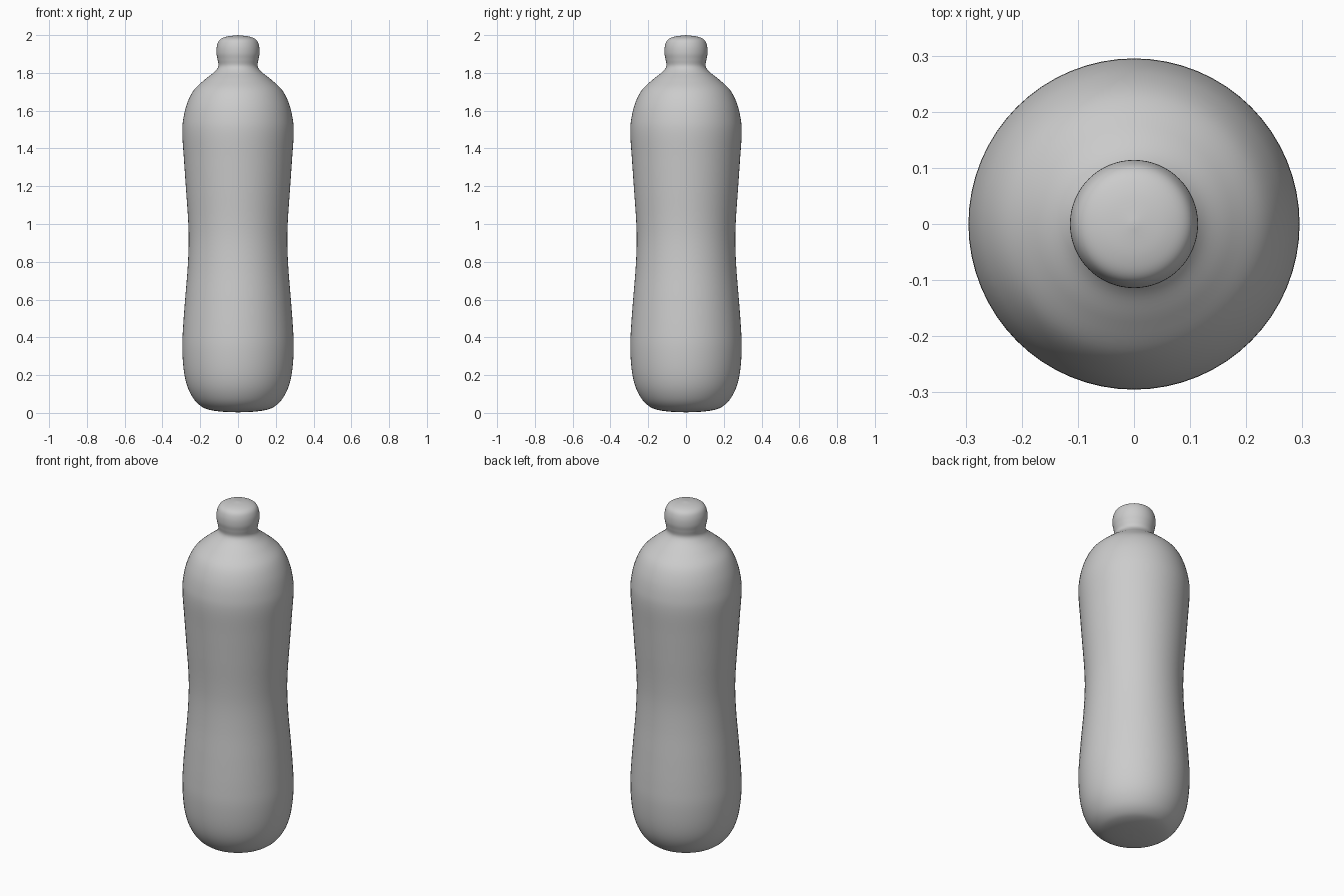
import bpy, bmesh, math
from mathutils import Vector

if "Cube" in bpy.data.objects:
    bpy.data.objects.remove(bpy.data.objects["Cube"])


def smooth_profile(pts, steps=6):
    """Catmull-Rom curve through (radius, height) points."""
    p = [Vector(q) for q in pts]
    p = [2 * p[0] - p[1]] + p + [2 * p[-1] - p[-2]]
    out = []
    for a, b, c, d in zip(p, p[1:], p[2:], p[3:]):
        for i in range(steps):
            t = i / steps
            out.append(0.5 * (2 * b + (c - a) * t + (2 * a - 5 * b + 4 * c - d) * t ** 2
                              + (3 * b - a - 3 * c + d) * t ** 3))
    return out + [p[-2]]


def lathe(name, pts, sides=64):
    bm = bmesh.new()
    verts = [bm.verts.new((max(r, 0), 0, z)) for r, z in smooth_profile(pts)]
    edges = [bm.edges.new(e) for e in zip(verts, verts[1:])]
    bmesh.ops.spin(bm, geom=verts + edges, cent=(0, 0, 0), axis=(0, 0, 1),
                   angle=math.tau, steps=sides, use_duplicate=False)
    bmesh.ops.remove_doubles(bm, verts=bm.verts, dist=0.0002)
    bmesh.ops.recalc_face_normals(bm, faces=bm.faces)
    for f in bm.faces:
        f.smooth = True
    mesh = bpy.data.meshes.new(name)
    bm.to_mesh(mesh)
    bm.free()
    obj = bpy.data.objects.new(name, mesh)
    bpy.context.collection.objects.link(obj)
    return obj


# Whole bottle: base, waisted body, shoulder, neck and rounded cap
lathe("bottle", [
    (0, 0.003), (0.08, 0.006), (0.15, 0.016), (0.195, 0.035), (0.235, 0.075),
    (0.268, 0.14), (0.287, 0.225), (0.295, 0.34), (0.291, 0.45), (0.280, 0.6),
    (0.267, 0.76), (0.261, 0.9), (0.264, 1.02), (0.275, 1.18), (0.286, 1.34),
    (0.295, 1.48), (0.289, 1.56), (0.269, 1.64), (0.233, 1.71), (0.175, 1.765),
    (0.125, 1.805), (0.104, 1.835), (0.108, 1.87), (0.114, 1.905), (0.111, 1.945),
    (0.096, 1.976), (0.06, 1.992), (0, 2.0),
])
